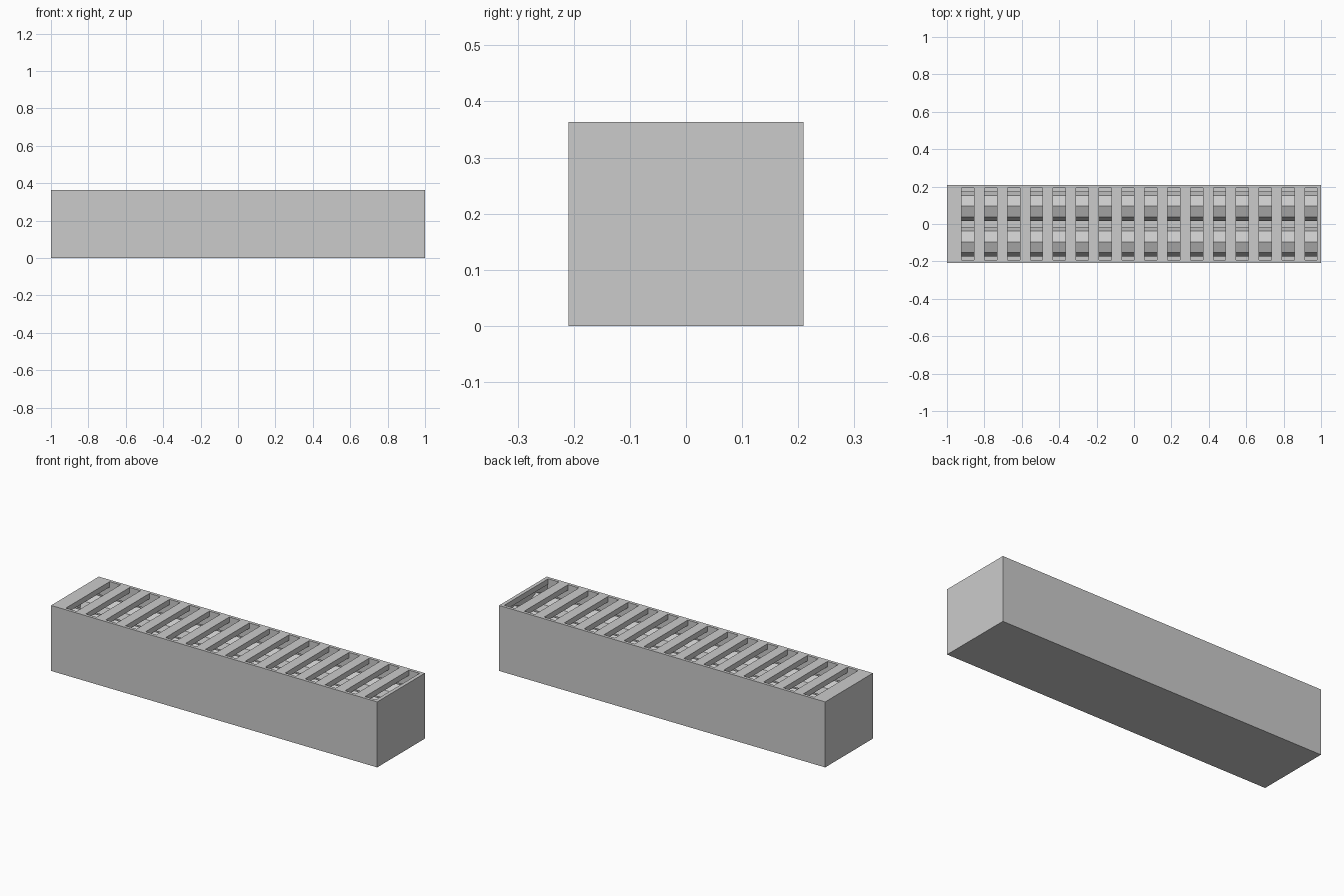
import bpy, bmesh, math
from mathutils import Matrix

if "Cube" in bpy.data.objects:
    bpy.data.objects.remove(bpy.data.objects["Cube"])

H, HW = 0.363, 0.209          # height, half depth
WALL, TOP = 0.015, 0.03       # shell and grille thickness
N, PITCH, X0, SLOT_W, SLOT_Y = 16, 0.1223, -0.888, 0.066, 0.192


def box(bm, x0, x1, y0, y1, z0, z1):
    m = Matrix.Translation(((x0 + x1) / 2, (y0 + y1) / 2, (z0 + z1) / 2)) @ \
        Matrix.Diagonal((x1 - x0, y1 - y0, z1 - z0, 1))
    bmesh.ops.create_cube(bm, size=1, matrix=m)


def finish(bm, name):
    mesh = bpy.data.meshes.new(name)
    bm.to_mesh(mesh)
    bm.free()
    ob = bpy.data.objects.new(name, mesh)
    bpy.context.collection.objects.link(ob)
    return ob


# Cutter: inner cavity plus the row of slots
bm = bmesh.new()
box(bm, -1 + WALL, 1 - WALL, -HW + WALL, HW - WALL, WALL, H - TOP)
cavity = finish(bm, "cavity_cutter")
bm = bmesh.new()
for i in range(N):
    x = X0 + i * PITCH
    box(bm, x - SLOT_W / 2, x + SLOT_W / 2, -SLOT_Y, SLOT_Y, H - TOP - 0.02, H + 0.05)
slots = finish(bm, "slot_cutter")

# Hollow housing with slatted top
bm = bmesh.new()
box(bm, -1, 1, -HW, HW, 0, H)
housing = finish(bm, "housing")
for cutter in (cavity, slots):
    cutter.hide_render = True
    cutter.hide_viewport = True
    mod = housing.modifiers.new("cut", 'BOOLEAN')
    mod.operation = 'DIFFERENCE'
    mod.solver = 'EXACT'
    mod.object = cutter

# Two eight-sided rods under the slots
for name, y in (("front_rod", -0.095), ("back_rod", 0.095)):
    bm = bmesh.new()
    bmesh.ops.create_cone(bm, cap_ends=True, segments=8, radius1=0.08, radius2=0.08,
                          depth=2 - 2 * WALL,
                          matrix=Matrix.Translation((0, y, H - TOP - 0.09)) @
                          Matrix.Rotation(math.pi / 2, 4, 'Y'))
    finish(bm, name)
